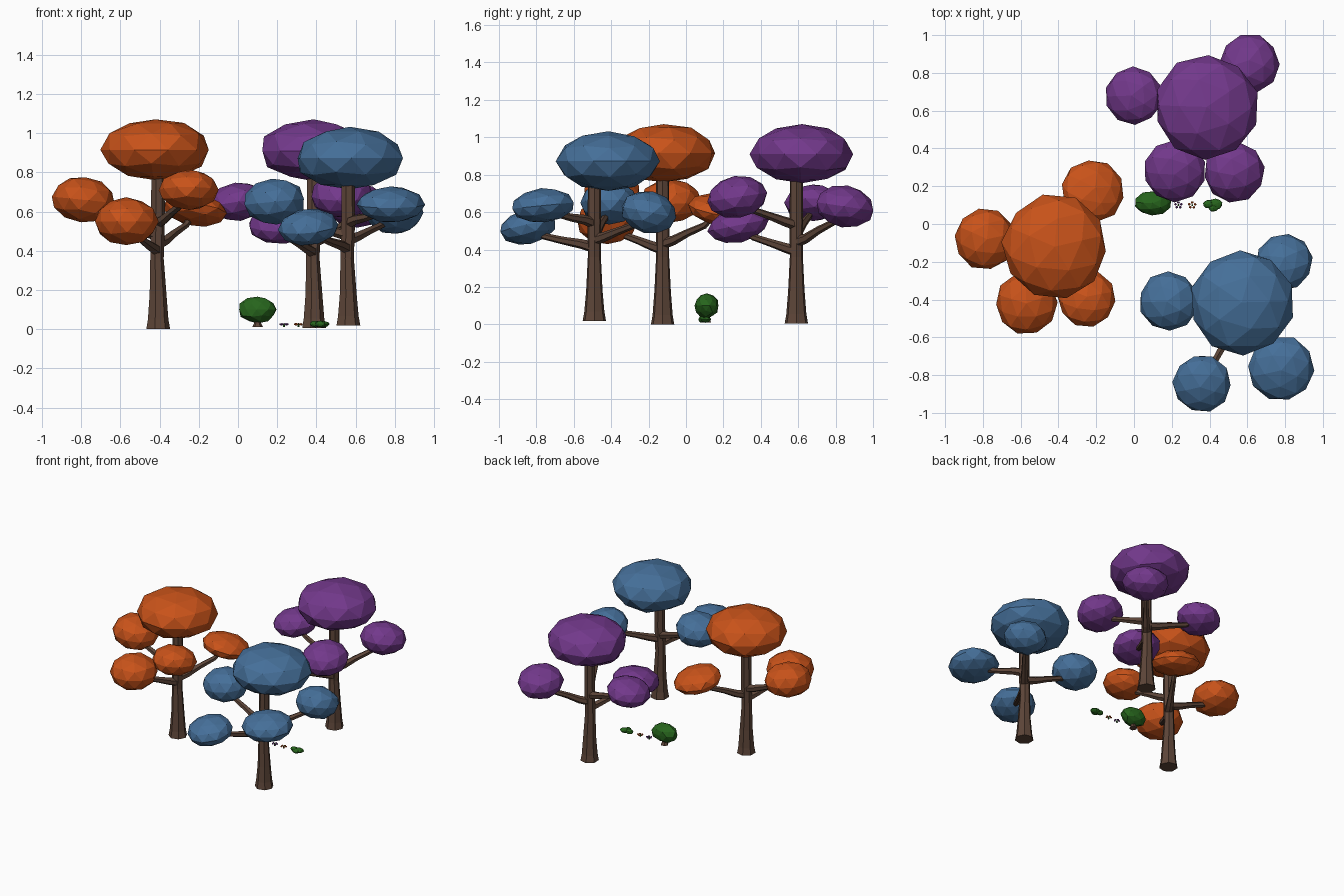
import bpy, bmesh, math, random
from mathutils import Vector, Matrix

if "Cube" in bpy.data.objects:
    bpy.data.objects.remove(bpy.data.objects["Cube"])

random.seed(4)


def material(name, rgb):
    m = bpy.data.materials.new(name)
    m.diffuse_color = (*rgb, 1)
    m.use_nodes = True
    m.node_tree.nodes["Principled BSDF"].inputs["Base Color"].default_value = m.diffuse_color
    return m


BARK = material("bark", (0.11, 0.06, 0.04))
ORANGE = material("orange_leaves", (0.58, 0.085, 0.01))
PURPLE = material("purple_leaves", (0.17, 0.04, 0.26))
BLUE = material("blue_leaves", (0.06, 0.16, 0.32))
GREEN = material("green_leaves", (0.02, 0.13, 0.012))


def finish(bm, name, mat):
    bmesh.ops.recalc_face_normals(bm, faces=bm.faces)
    me = bpy.data.meshes.new(name)
    bm.to_mesh(me)
    bm.free()
    me.materials.append(mat)
    ob = bpy.data.objects.new(name, me)
    bpy.context.collection.objects.link(ob)
    return ob


def tube(name, pts, radii, sides, mat):
    """Faceted tapered tube through the points."""
    bm = bmesh.new()
    pts = [Vector(p) for p in pts]
    rings = []
    for i, (p, r) in enumerate(zip(pts, radii)):
        d = pts[min(i + 1, len(pts) - 1)] - pts[max(i - 1, 0)]
        if i == 0 and abs(d.z) > 2 * d.xy.length:
            d = Vector((0, 0, 1))
        rot = Vector((0, 0, 1)).rotation_difference(d.normalized())
        rings.append([bm.verts.new(p + rot @ Vector((r * math.cos(a), r * math.sin(a), 0)))
                      for a in (2 * math.pi * k / sides for k in range(sides))])
    for a, b in zip(rings, rings[1:]):
        for k in range(sides):
            n = (k + 1) % sides
            bm.faces.new((a[k], a[n], b[n], b[k]))
    bm.faces.new(rings[0])
    bm.faces.new(rings[-1])
    return finish(bm, name, mat)


def blob(name, c, size, mat, tilt=(0, 0), jitter=0.025, sub=2):
    """Low-poly squashed leaf ball."""
    bm = bmesh.new()
    bmesh.ops.create_icosphere(bm, subdivisions=sub, radius=1.02)
    spin = Matrix.Rotation(random.uniform(0, 6.28), 4, 'Z')
    lean = Matrix.Rotation(tilt[0], 4, 'X') @ Matrix.Rotation(tilt[1], 4, 'Y')
    for v in bm.verts:
        v.co *= 1 + random.uniform(-jitter, jitter)
    bm.transform(Matrix.Translation(c) @ lean @ Matrix.Diagonal((*size, 1)) @ spin)
    return finish(bm, name, mat)


def tree(name, base, crown, mat, blobs):
    x, y, z = base
    cx, cy, cz = crown
    # trunk with flared foot
    tube(name + "_trunk",
         [(x, y, z), (x, y, z + 0.05), (x, y, 0.18), (x - 0.005, y, 0.36),
          (x, y, 0.55), (x, y, cz - 0.03)],
         [0.064, 0.055, 0.045, 0.036, 0.037, 0.035], 7, BARK)
    blob(name + "_crown", crown, (0.272, 0.272, 0.155), mat)
    # four side branches, each with a leaf ball
    for i, (bx, by, bz, r, rz, start, tilt) in enumerate(blobs):
        s, e = Vector((x, y, start)), Vector((bx, by, bz))
        h = e - s
        h.z = 0
        rise = bz - start
        pts = [s, s + h * 0.2 + Vector((0, 0, 0.02)), s + h * 0.45 + Vector((0, 0, rise * 0.33)),
               s + h * 0.75 + Vector((0, 0, rise * 0.55)), e]
        tube(f"{name}_branch_{i + 1}", pts, [0.03, 0.026, 0.021, 0.018, 0.012], 6, BARK)
        blob(f"{name}_leaf_ball_{i + 1}", e, (r, r, rz), mat, tilt)


# leaf balls: x, y, z, radius, half height, branch start height, tilt
tree("orange_tree", (-0.41, -0.125, 0.0), (-0.42, -0.12, 0.915), ORANGE, [
    (-0.79, -0.08, 0.66, 0.16, 0.115, 0.48, (0, 0.1)),
    (-0.22, 0.175, 0.61, 0.165, 0.08, 0.43, (-0.2, 0.15)),
    (-0.57, -0.42, 0.55, 0.16, 0.12, 0.40, (0, 0)),
    (-0.25, -0.395, 0.71, 0.15, 0.10, 0.54, (-0.1, 0)),
])
tree("purple_tree", (0.385, 0.59, 0.005), (0.385, 0.62, 0.91), PURPLE, [
    (0.0, 0.68, 0.65, 0.15, 0.095, 0.49, (0, -0.15)),
    (0.61, 0.85, 0.63, 0.155, 0.11, 0.44, (-0.15, 0)),
    (0.215, 0.28, 0.53, 0.163, 0.09, 0.39, (0.2, 0)),
    (0.53, 0.275, 0.68, 0.158, 0.11, 0.53, (0.15, 0)),
])
tree("blue_tree", (0.56, -0.49, 0.018), (0.57, -0.415, 0.872), BLUE, [
    (0.185, -0.41, 0.65, 0.155, 0.115, 0.48, (0, -0.1)),
    (0.795, -0.20, 0.60, 0.148, 0.11, 0.45, (-0.2, 0)),
    (0.36, -0.845, 0.52, 0.152, 0.09, 0.41, (0.2, -0.1)),
    (0.78, -0.765, 0.635, 0.17, 0.09, 0.54, (0.1, 0)),
])

# round bush with a short stem
tube("bush_stem", [(0.1, 0.11, 0.01), (0.1, 0.11, 0.03), (0.1, 0.11, 0.07)],
     [0.028, 0.018, 0.016], 6, BARK)
blob("bush", (0.1, 0.11, 0.1), (0.096, 0.065, 0.065), GREEN, jitter=0.06)

# low green plant: overlapping small leaf clumps
for i, (px, py, r) in enumerate([(0.395, 0.105, 0.03), (0.43, 0.105, 0.037), (0.42, 0.085, 0.025)]):
    blob(f"ground_plant_{i + 1}", (px, py, 0.026), (r, r * 0.75, 0.016), GREEN, jitter=0.08)

# tiny flowers: five flat petals around a centre
for name, fx, mat in (("purple_flower", 0.235, PURPLE), ("orange_flower", 0.308, ORANGE)):
    for k in range(5):
        a = 2 * math.pi * k / 5 + 0.3
        c = (fx + 0.016 * math.cos(a), 0.1 + 0.014 * math.sin(a), 0.025)
        blob(f"{name}_petal_{k + 1}", c, (0.008, 0.007, 0.006), mat, sub=1)
    tube(name + "_stem", [(fx, 0.1, 0.01), (fx, 0.1, 0.028)], [0.006, 0.005], 5, GREEN)
